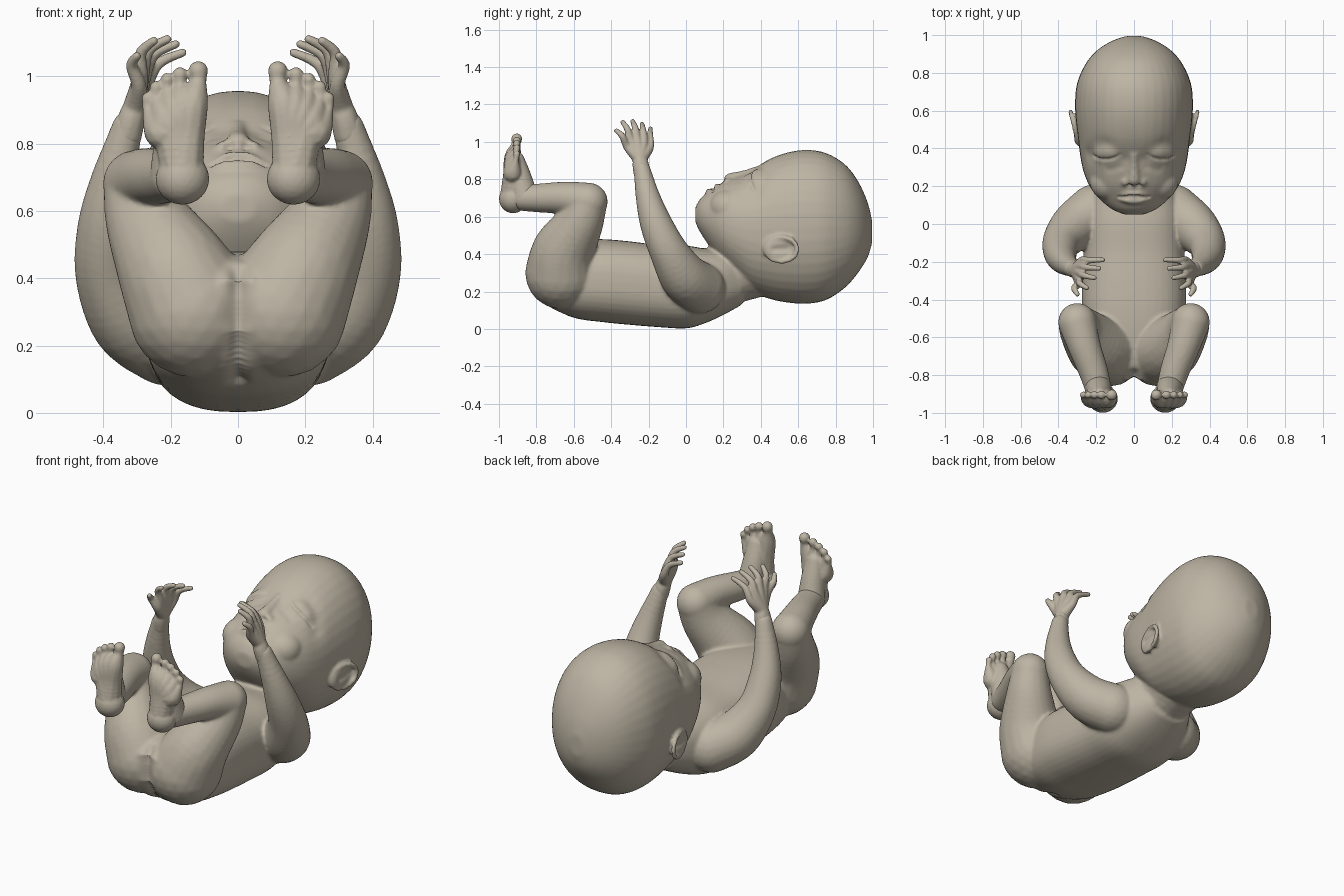
import bpy, bmesh, math
from mathutils import Vector, Matrix
from mathutils.bvhtree import BVHTree
from mathutils.kdtree import KDTree

cube = bpy.data.objects.get("Cube")
if cube:
    bpy.data.objects.remove(cube, do_unlink=True)

skin = bpy.data.materials.new("warm_beige")
skin.use_nodes = True
COLOR = (0.51, 0.46, 0.37, 1)
skin.diffuse_color = COLOR
skin.node_tree.nodes["Principled BSDF"].inputs["Base Color"].default_value = COLOR
SIDES = (-1, 1)


def spline(rows, steps):
    """Smooth interpolation through rows of numbers."""
    out = []
    for i in range(len(rows) - 1):
        a, b = rows[max(i - 1, 0)], rows[i]
        c, d = rows[i + 1], rows[min(i + 2, len(rows) - 1)]
        for k in range(steps):
            t = k / steps
            out.append([q + t / 2 * (r - p + t * (2 * p - 5 * q + 4 * r - s + t * (3 * (q - r) + s - p)))
                        for p, q, r, s in zip(a, b, c, d)])
    return out + [list(rows[-1])]


def loft(bm, rows, power, n=40):
    """Closed volume along y from rows of (y, bottom, top, half width)."""
    rings = []
    for y, low, high, w in spline(rows, 4):
        ring = []
        for k in range(n):
            c, s = math.cos(2 * math.pi * k / n), math.sin(2 * math.pi * k / n)
            px = math.copysign(abs(c) ** (2 / power), c) * w
            pz = math.copysign(abs(s) ** (2 / power), s) * (high - low) / 2
            ring.append(bm.verts.new((px, y, (low + high) / 2 + pz)))
        rings.append(ring)
    for r1, r2 in zip(rings, rings[1:]):
        for k in range(n):
            bm.faces.new((r1[k], r1[(k + 1) % n], r2[(k + 1) % n], r2[k]))
    bm.faces.new(rings[0])
    bm.faces.new(rings[-1][::-1])


def ball(bm, center, size, detail=3):
    m = Matrix.Translation(center) @ Matrix.Diagonal((*size, 1))
    bmesh.ops.create_icosphere(bm, subdivisions=detail, radius=1, matrix=m)


def strand(bm, side, points, steps=6, detail=2):
    """Round limb through points of (x, y, z, radius)."""
    for x, y, z, r in spline(points, steps):
        ball(bm, (side * x, y, z), (r, r, r), detail)


def finish(name, bm, voxel, rounds):
    """Fuse the overlapping volumes into one soft skin."""
    bmesh.ops.recalc_face_normals(bm, faces=bm.faces)
    mesh = bpy.data.meshes.new(name)
    bm.to_mesh(mesh)
    bm.free()
    obj = bpy.data.objects.new(name, mesh)
    bpy.context.collection.objects.link(obj)
    remesh = obj.modifiers.new("fuse", "REMESH")
    remesh.mode = "VOXEL"
    remesh.voxel_size = voxel
    soft = obj.modifiers.new("soften", "SMOOTH")
    soft.factor, soft.iterations = 0.5, rounds
    graph = bpy.context.evaluated_depsgraph_get()
    obj.data = bpy.data.meshes.new_from_object(obj.evaluated_get(graph))
    obj.modifiers.clear()
    obj.data.materials.clear()
    obj.data.materials.append(skin)
    obj.data.shade_smooth()
    return obj


def dent(obj, points, depth, width):
    """Press a soft groove along a path; negative depth raises a bulge."""
    tree = KDTree(len(obj.data.vertices))
    for v in obj.data.vertices:
        tree.insert(v.co, v.index)
    tree.balance()
    near = {}
    for p in spline(points, 8):
        for co, i, d in tree.find_range(Vector(p), width * 2.5):
            near[i] = min(d, near.get(i, d))
    moves = {i: obj.data.vertices[i].normal * depth * math.exp(-(d / width) ** 2)
             for i, d in near.items()}
    for i, m in moves.items():
        obj.data.vertices[i].co -= m
    obj.data.update()


# Head
bm = bmesh.new()
loft(bm, [(.05, .57, .65, .05), (.08, .51, .70, .12), (.14, .42, .745, .19),
          (.2, .34, .785, .235), (.27, .27, .815, .265), (.35, .2, .85, .283),
          (.45, .16, .91, .296), (.55, .14, .945, .308), (.65, .135, .957, .312),
          (.75, .155, .94, .3), (.85, .22, .88, .255), (.92, .3, .79, .195),
          (.97, .38, .68, .115), (.995, .46, .58, .04)], 2.15)
face = BVHTree.FromBMesh(bm)


def on_face(x, y, lift=0.0):
    hit = face.ray_cast(Vector((x, y, 2)), Vector((0, 0, -1)))[0]
    return (x, y, hit.z + lift)


# Nose and lips
strand(bm, 1, [(*on_face(0, .37, -.02), .028), (*on_face(0, .3, -.008), .028), (0, .238, .797, .038)])
for s in SIDES:
    ball(bm, (s * .042, .224, .783), (.027, .027, .027))
    strand(bm, s, [(*on_face(0, .162, -.002), .016), (*on_face(.035, .162, -.001), .016),
                   (*on_face(.085, .142, -.004), .009)])
    strand(bm, s, [(*on_face(0, .122, 0), .019), (*on_face(.04, .126, 0), .017),
                   (*on_face(.08, .138, -.004), .009)])
    ball(bm, (s * .135, .225, .65), (.1, .1, .095))

# Torso and neck
loft(bm, [(-.83, .24, .4, .08), (-.75, .13, .45, .19), (-.6, .06, .475, .25),
          (-.45, .037, .48, .275), (-.3, .022, .468, .275), (-.15, .01, .45, .268),
          (0, .003, .445, .265), (.1, .03, .43, .25), (.2, .075, .42, .21),
          (.3, .13, .4, .15)], 2.5)
strand(bm, 1, [(0, .08, .25, .18), (0, .22, .29, .165), (0, .42, .37, .19)], detail=3)

for s in SIDES:
    # Arm
    strand(bm, s, [(.21, .07, .22, .14), (.31, -.01, .28, .13), (.38, -.09, .41, .104),
                   (.39, -.155, .55, .088), (.37, -.2, .69, .068), (.328, -.235, .85, .046)],
           detail=3)
    # Thigh, knee and shin
    strand(bm, s, [(.13, -.665, .3, .195), (.19, -.65, .42, .168), (.27, -.565, .57, .124),
                   (.3, -.52, .68, .1)], detail=3)
    strand(bm, s, [(.3, -.52, .68, .102), (.265, -.64, .7, .088), (.215, -.78, .7, .078),
                   (.19, -.87, .7, .07)], detail=3)
    # Ear
    ball(bm, (s * .305, .505, .425), (.022, .08, .058))
    rim = [(.315 + .022 * math.cos(a), .51 + .085 * math.cos(a), .425 + .065 * math.sin(a),
            .014) for a in [k * math.pi / 6 for k in range(13)]]
    strand(bm, s, rim, steps=3)

body = finish("body_and_head", bm, .009, 7)

# Pressed details: closed eyes, mouth, nostrils, ears, cleft, navel side folds
for s in SIDES:
    dent(body, [on_face(s * .06, .34), on_face(s * .15, .42), on_face(s * .24, .37)], .008, .04)
    dent(body, [on_face(s * .12, .375), on_face(s * .18, .375)], -.016, .045)
    dent(body, [on_face(s * .075, .362, .01), on_face(s * .11, .345, .012),
                on_face(s * .16, .34, .012), on_face(s * .225, .36, .006)], .012, .009)
    dent(body, [on_face(s * .07, .3), on_face(s * .13, .285)], .004, .02)
    dent(body, [(s * .022, .205, .79), (s * .032, .205, .788)], .014, .011)
    dent(body, [(s * .335, .47, .425), (s * .335, .54, .43)], .016, .024)
dent(body, [on_face(-.08, .14, .006), on_face(0, .143, .014), on_face(.08, .14, .006)], .013, .009)
dent(body, [(0, -.8, .44), (0, -.84, .33), (0, -.8, .2), (0, -.68, .1)], .025, .025)

for s, side in zip(SIDES, ("right", "left")):
    # Hand: each finger runs from the wrist over its knuckle to the tip
    bm = bmesh.new()
    fingers = [((.275, -.195, .97), (.165, -.19, 1.07)), ((.28, -.225, 1.0), (.185, -.235, 1.095)),
               ((.285, -.26, 1.01), (.21, -.285, 1.11)), ((.29, -.29, 1.0), (.25, -.338, 1.105)),
               ((.295, -.31, .97), (.3, -.372, 1.06))]
    for knuckle, tip in fingers:
        k, t = Vector(knuckle), Vector(tip)
        bend = (k + t) / 2 + Vector((.018, 0, .016))
        strand(bm, s, [(.328, -.235, .83, .046), (.308, -.245, .9, .038), (*k, .024),
                       (*bend, .018), (*t, .0135)], steps=7)
    finish(side + "_hand", bm, .006, 3)

    # Foot: heel, instep and five toes
    bm = bmesh.new()
    ball(bm, (s * .165, -.925, .695), (.08, .075, .077))
    strand(bm, s, [(.19, -.865, .71, .072), (.185, -.89, .81, .064), (.185, -.912, .9, .05)],
           detail=3)
    toes = [(.135, .118, 1.016, .03), (.165, .172, 1.005, .023), (.19, .21, .99, .021),
            (.215, .243, .967, .02), (.232, .268, .935, .019)]
    for root, x, z, r in toes:
        strand(bm, s, [(.165, -.93, .71, .066), ((.165 + root) / 2, -.925, .82, .054),
                       (root, -.925, z - .1, .048), (x, -.91, z - .035, r * .85),
                       (x, -.905, z, r)])
    finish(side + "_foot", bm, .006, 4)
